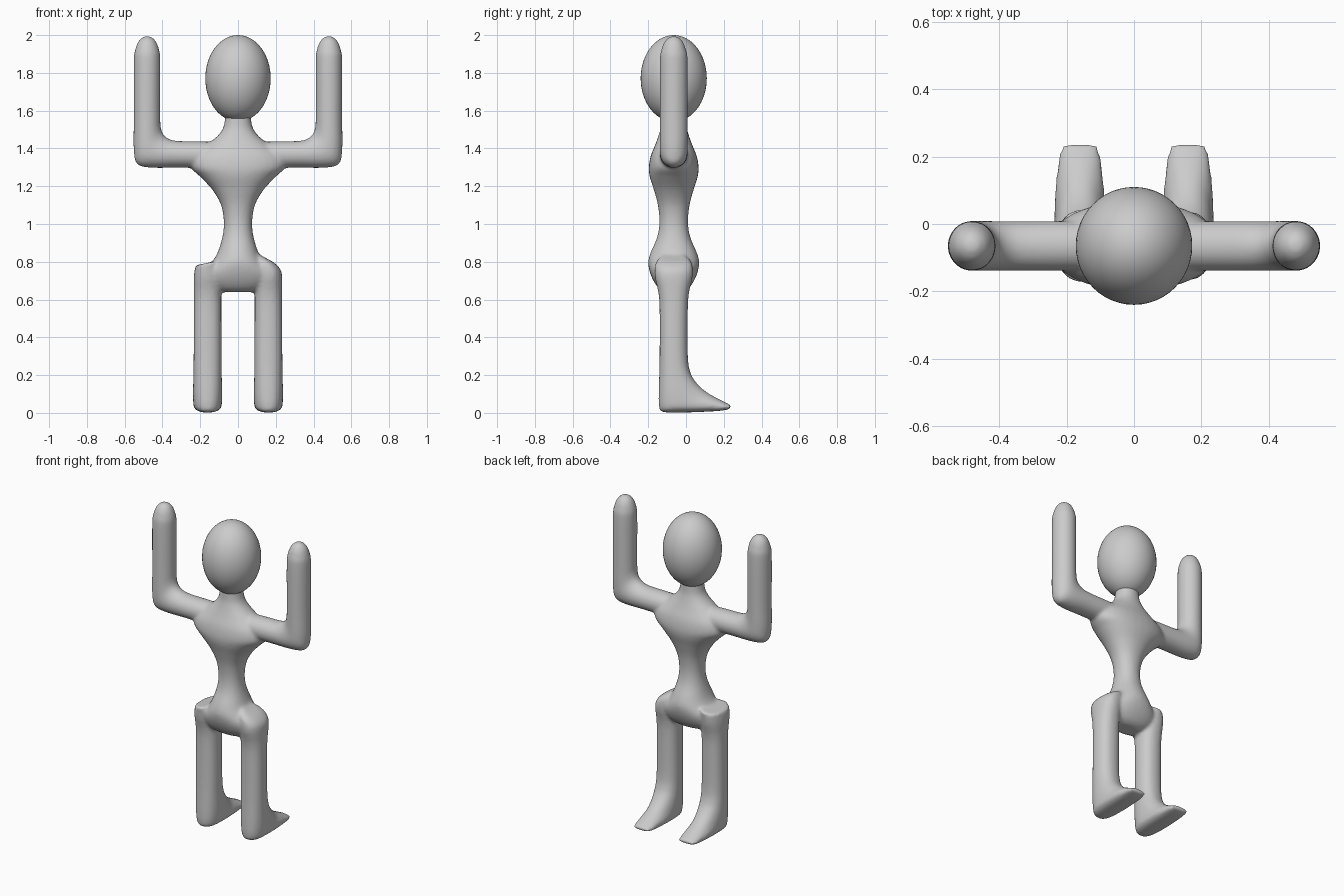
import bpy, bmesh, math
from mathutils import Vector as V

YC = -0.065          # depth of the body axis
SEG, SUB = 32, 5     # points per ring, steps between rings

grey = bpy.data.materials.new("plain grey")
grey.diffuse_color = (0.6, 0.6, 0.6, 1)


def spline(a, b, c, d, t):
    return 0.5 * (2 * b + (c - a) * t + (2 * a - 5 * b + 4 * c - d) * t * t
                  + (3 * b - a - 3 * c + d) * t ** 3)


def loft(bm, rings, power=2.0):
    """Skin smooth rings; each is (one side, opposite side, half-width vector)."""
    n, fine = len(rings), []
    for i in range(n - 1):
        four = [rings[min(max(k, 0), n - 1)] for k in (i - 1, i, i + 1, i + 2)]
        for s in range(SUB):
            fine.append([spline(*[r[j] for r in four], s / SUB) for j in range(3)])
    fine.append(rings[-1])
    loops = []
    for p, q, h in fine:
        mid, half, loop = (p + q) / 2, (q - p) / 2, []
        for k in range(SEG):
            a = 2 * math.pi * k / SEG
            c, s = math.cos(a), math.sin(a)
            c = math.copysign(abs(c) ** (2 / power), c)
            s = math.copysign(abs(s) ** (2 / power), s)
            loop.append(bm.verts.new(mid + half * c + h * s))
        loops.append(loop)
    faces = [bm.faces.new(loops[0]), bm.faces.new(loops[-1])]
    for a, b in zip(loops, loops[1:]):
        for k in range(SEG):
            m = (k + 1) % SEG
            faces.append(bm.faces.new((a[k], a[m], b[m], b[k])))
    bmesh.ops.recalc_face_normals(bm, faces=faces)


bm = bmesh.new()

# Torso from crotch to neck: height, half width, half depth
torso = [(0.64, 0.09, 0.05), (0.66, 0.15, 0.08), (0.70, 0.19, 0.108),
         (0.75, 0.185, 0.128), (0.80, 0.138, 0.135), (0.85, 0.108, 0.122),
         (0.93, 0.083, 0.088), (1.01, 0.075, 0.076), (1.10, 0.09, 0.084),
         (1.18, 0.135, 0.105), (1.25, 0.20, 0.127), (1.30, 0.25, 0.132),
         (1.36, 0.24, 0.122), (1.42, 0.165, 0.098), (1.47, 0.105, 0.08),
         (1.52, 0.075, 0.068), (1.60, 0.065, 0.065)]
loft(bm, [(V((-w, YC, z)), V((w, YC, z)), V((0, d, 0))) for z, w, d in torso], 2.15)

# Raised arms: inner edge x, z, outer edge x, z, half depth
arm = [(0.05, 1.43, 0.05, 1.31, 0.07), (0.18, 1.437, 0.18, 1.298, 0.074),
       (0.32, 1.44, 0.32, 1.298, 0.074), (0.365, 1.45, 0.46, 1.298, 0.074),
       (0.395, 1.475, 0.533, 1.316, 0.074), (0.408, 1.51, 0.552, 1.39, 0.074),
       (0.411, 1.57, 0.552, 1.57, 0.074), (0.411, 1.86, 0.552, 1.86, 0.074),
       (0.417, 1.92, 0.545, 1.92, 0.066), (0.432, 1.963, 0.53, 1.963, 0.05),
       (0.454, 1.987, 0.508, 1.987, 0.028), (0.475, 1.995, 0.487, 1.995, 0.006)]

# Legs and feet: front edge y, z, back edge y, z, half width
leg = [(-0.165, 0.72, 0.035, 0.72, 0.073), (-0.147, 0.64, 0.017, 0.64, 0.073),
       (-0.14, 0.55, 0.01, 0.55, 0.073), (-0.14, 0.30, 0.01, 0.30, 0.074),
       (-0.142, 0.20, 0.025, 0.21, 0.075), (-0.145, 0.10, 0.055, 0.16, 0.077),
       (-0.143, 0.035, 0.09, 0.125, 0.077), (-0.125, 0.005, 0.125, 0.10, 0.076),
       (-0.02, 0.002, 0.165, 0.078, 0.074), (0.10, 0.006, 0.20, 0.06, 0.068),
       (0.19, 0.012, 0.228, 0.046, 0.06), (0.235, 0.022, 0.243, 0.036, 0.05)]

for side in (-1, 1):
    loft(bm, [(V((side * a, YC, b)), V((side * c, YC, d)), V((0, h, 0)))
              for a, b, c, d, h in arm])
    rings = [(V((side * 0.161, a, b)), V((side * 0.161, c, d)), V((side * h, 0, 0)))
             for a, b, c, d, h in leg]
    if side < 0:
        # Flat-topped hip ledge
        top = [(0.795, 0.157, 0.108, 0.068)]
    else:
        # Rounded hip
        top = [(0.835, 0.12, 0.05, 0.025), (0.81, 0.135, 0.085, 0.055),
               (0.775, 0.152, 0.10, 0.072)]
    rings = [(V((side * x, YC - d, z)), V((side * x, YC + d, z)),
              V((side * w, 0, -0.014))) for z, x, d, w in top] + rings
    loft(bm, rings, 2.3)

mesh = bpy.data.meshes.new("body")
bm.to_mesh(mesh)
bm.free()
body = bpy.data.objects.new("body", mesh)
bpy.context.collection.objects.link(body)
body.data.materials.append(grey)

# Fuse limbs and torso into one soft skin
fuse = body.modifiers.new("fuse", 'REMESH')
fuse.mode = 'VOXEL'
fuse.voxel_size = 0.01
fuse.use_smooth_shade = True
soften = body.modifiers.new("soften", 'SMOOTH')
soften.factor = 0.5
soften.iterations = 7
bpy.context.view_layer.objects.active = body
body.select_set(True)
for name in ("fuse", "soften"):
    bpy.ops.object.modifier_apply(modifier=name)

# Egg-shaped head
bpy.ops.mesh.primitive_uv_sphere_add(segments=48, ring_count=32, radius=1,
                                     location=(0, YC, 1.771))
head = bpy.context.object
head.name = "head"
head.scale = (0.173, 0.175, 0.229)
head.data.materials.append(grey)
bpy.ops.object.shade_smooth()
